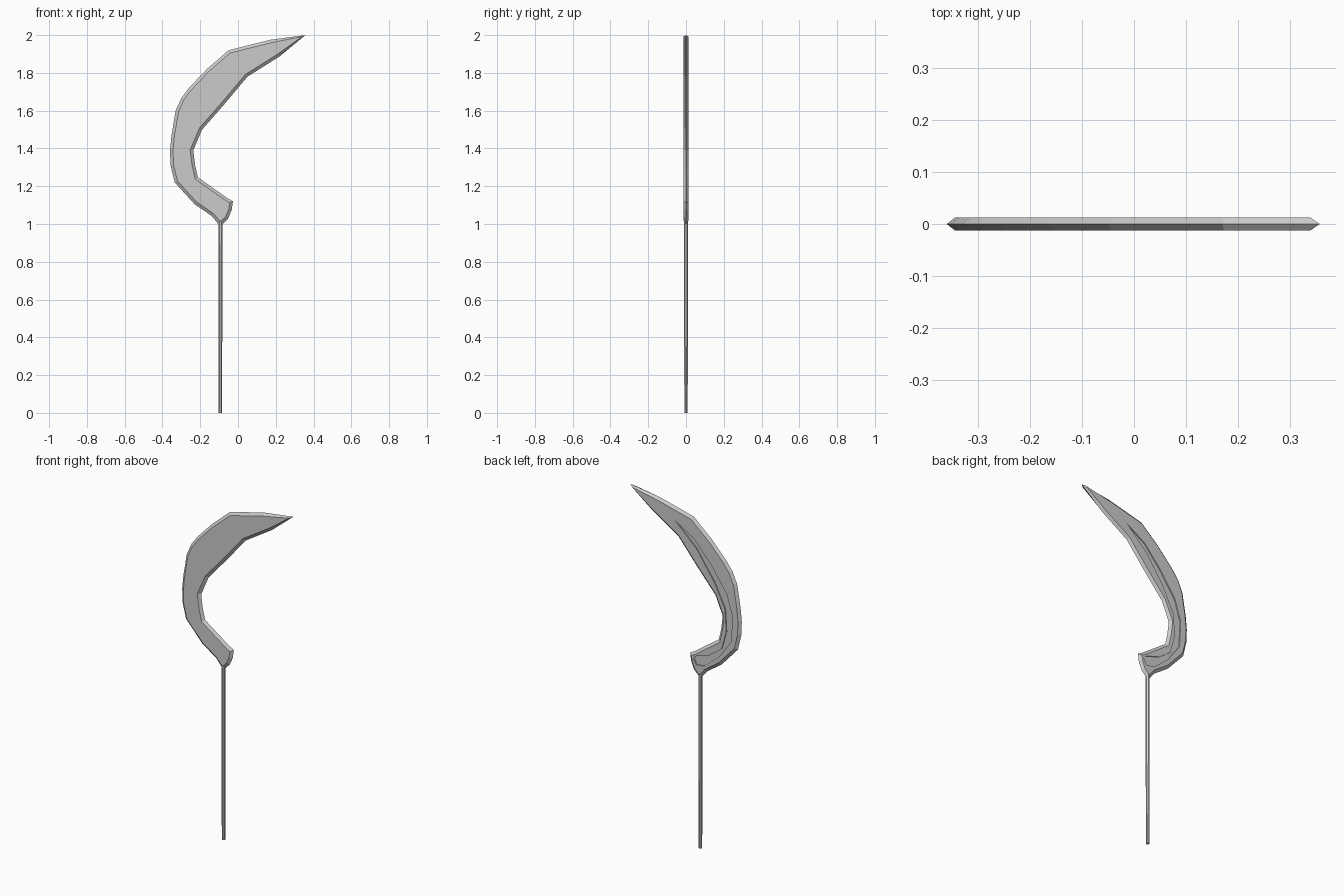
import bpy, bmesh, math
from mathutils import Vector

if "Cube" in bpy.data.objects:
    bpy.data.objects.remove(bpy.data.objects["Cube"])

T = 0.0125      # half thickness of the blade
BEVEL = 0.016   # width of the ground edge

outline = [(0.357, 2.0), (0.17, 1.975), (-0.05, 1.92), (-0.165, 1.82), (-0.26, 1.72),
           (-0.30, 1.667), (-0.33, 1.60), (-0.352, 1.47), (-0.36, 1.39), (-0.357, 1.31),
           (-0.335, 1.22), (-0.23, 1.105), (-0.14, 1.043), (-0.104, 1.0), (-0.082, 1.0),
           (-0.052, 1.03), (-0.033, 1.075), (-0.027, 1.12), (-0.06, 1.14), (-0.212, 1.247),
           (-0.227, 1.31), (-0.237, 1.39), (-0.19, 1.50), (-0.07, 1.637), (0.05, 1.78),
           (0.22, 1.887)]
groove = [(0.06, 1.87), (-0.063, 1.795), (-0.173, 1.67), (-0.27, 1.533), (-0.308, 1.41),
          (-0.30, 1.26), (-0.224, 1.155), (-0.127, 1.073), (-0.076, 1.066), (-0.056, 1.10),
          (-0.076, 1.12), (-0.16, 1.145), (-0.237, 1.20), (-0.268, 1.31), (-0.26, 1.44),
          (-0.19, 1.58), (-0.076, 1.744)]


def inset(pts, d):
    """Offset a counter-clockwise outline inwards."""
    out = []
    for i, p in enumerate(pts):
        a, b, c = Vector(pts[i - 1]), Vector(p), Vector(pts[(i + 1) % len(pts)])
        e1, e2 = (b - a).normalized(), (c - b).normalized()
        n1, n2 = Vector((-e1.y, e1.x)), Vector((-e2.y, e2.x))
        n = (n1 + n2).normalized()
        out.append(b + n * d * min(1.0 / max(n.dot(n1), 0.1), 1.25))
    return out


def loft(name, loops):
    """Skin a stack of equal closed loops given as (points, y), capped at both ends."""
    bm = bmesh.new()
    rings = [[bm.verts.new((p[0], y, p[1])) for p in pts] for pts, y in loops]
    for r, s in zip(rings, rings[1:]):
        for i in range(len(r)):
            j = (i + 1) % len(r)
            bm.faces.new((r[i], r[j], s[j], s[i]))
    caps = [bm.faces.new(rings[0]), bm.faces.new(rings[-1])]
    bmesh.ops.recalc_face_normals(bm, faces=bm.faces)
    bmesh.ops.triangulate(bm, faces=caps)
    me = bpy.data.meshes.new(name)
    bm.to_mesh(me)
    bm.free()
    ob = bpy.data.objects.new(name, me)
    bpy.context.collection.objects.link(ob)
    return ob


# curved blade, ground to an edge all round
face = inset(outline, BEVEL)
blade = loft("blade", [(face, -T), (outline, 0), (face, T)])

# shallow crescent groove in the back face
cutter = loft("groove_cutter", [(groove, T - 0.006), (groove, T + 0.02)])
cutter.hide_render = True
cutter.hide_set(True)
cut = blade.modifiers.new("groove", 'BOOLEAN')
cut.operation = 'DIFFERENCE'
cut.solver = 'EXACT'
cut.object = cutter

# slim eight-sided handle, slightly thinner towards the foot
bpy.ops.mesh.primitive_cylinder_add(vertices=8, radius=0.0115, depth=1.02, location=(-0.093, 0, 0.51),
                                    rotation=(0, 0, math.radians(22.5)))
handle = bpy.context.object
handle.name = "handle"
for v in handle.data.vertices:
    if v.co.z < 0:
        v.co.x *= 0.85
        v.co.y *= 0.85
